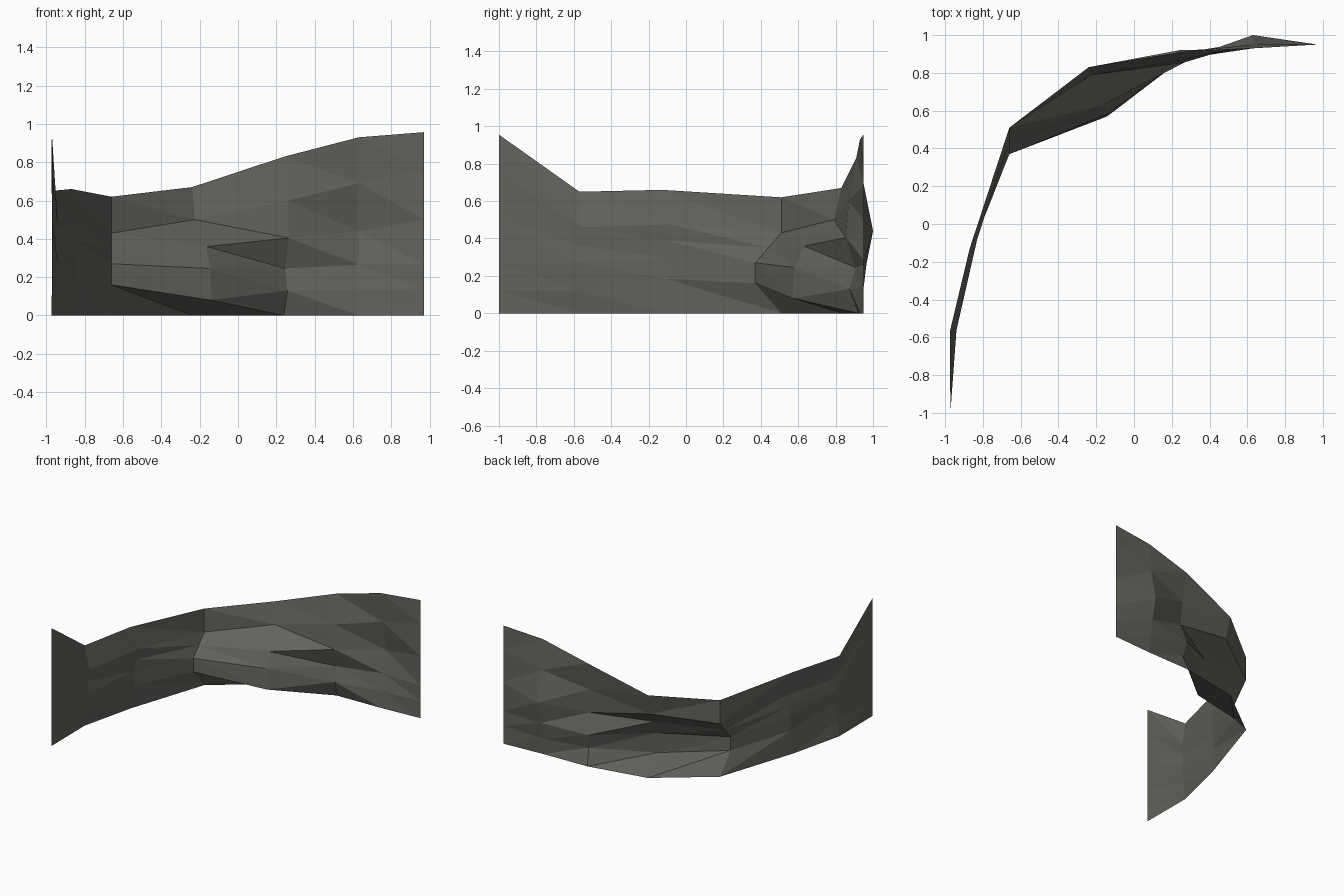
import bpy, bmesh
from mathutils import Vector

# Plan path of the cliff: base point (x, y) and direction in which the rock bulges
PATH = [
    ((-0.972, -1.00), (1.0, 0.0)),
    ((-0.975, -0.57), (1.0, 0.2)),
    ((-0.87, -0.13), (0.8, 1.0)),
    ((-0.66, 0.51), (0.0, -1.0)),
    ((-0.24, 0.83), (0.38, -1.0)),
    ((0.24, 0.92), (0.4, -1.0)),
    ((0.63, 0.93), (0.0, 1.0)),
    ((0.972, 0.95), (0.0, 1.0)),
]
# Heights of the six rows in each column
HEIGHTS = [
    (0, .12, .27, .50, .75, .955),
    (0, .12, .27, .36, .46, .65),
    (0, .185, .30, .39, .475, .66),
    (0, .16, .27, .35, .43, .62),
    (0, .08, .245, .36, .50, .67),
    (0, .13, .245, .405, .60, .83),
    (0, .13, .265, .44, .69, .93),
    (0, .14, .265, .50, .765, .957),
]
# How far each row bulges
BULGE = [
    (0, 0, 0, 0, 0, 0),
    (0, .02, .035, .025, .035, 0),
    (0, .02, .02, .03, .05, 0),
    (0, .14, .14, .07, 0, 0),
    (0, .26, .25, .20, .04, 0),
    (0, .045, .015, .065, .05, .01),
    (0, .01, .035, .07, .02, 0),
    (0, 0, 0, 0, 0, 0),
]

rock = bpy.data.materials.new("dark grey rock")
rock.diffuse_color = (0.125, 0.125, 0.11, 1)

# Cliff face: one faceted sheet, each cell split from upper left to lower right
bm = bmesh.new()
columns = []
for (base, direction), heights, bulges in zip(PATH, HEIGHTS, BULGE):
    columns.append([
        bm.verts.new((*(Vector(base) + Vector(direction) * b), z))
        for z, b in zip(heights, bulges)])
for left, right in zip(columns, columns[1:]):
    for r in range(len(left) - 1):
        bm.faces.new((left[r], right[r], left[r + 1]))
        bm.faces.new((right[r], right[r + 1], left[r + 1]))

mesh = bpy.data.meshes.new("cliff_face")
bm.to_mesh(mesh)
bm.free()
mesh.materials.append(rock)
cliff = bpy.data.objects.new("cliff_face", mesh)
bpy.context.collection.objects.link(cliff)
